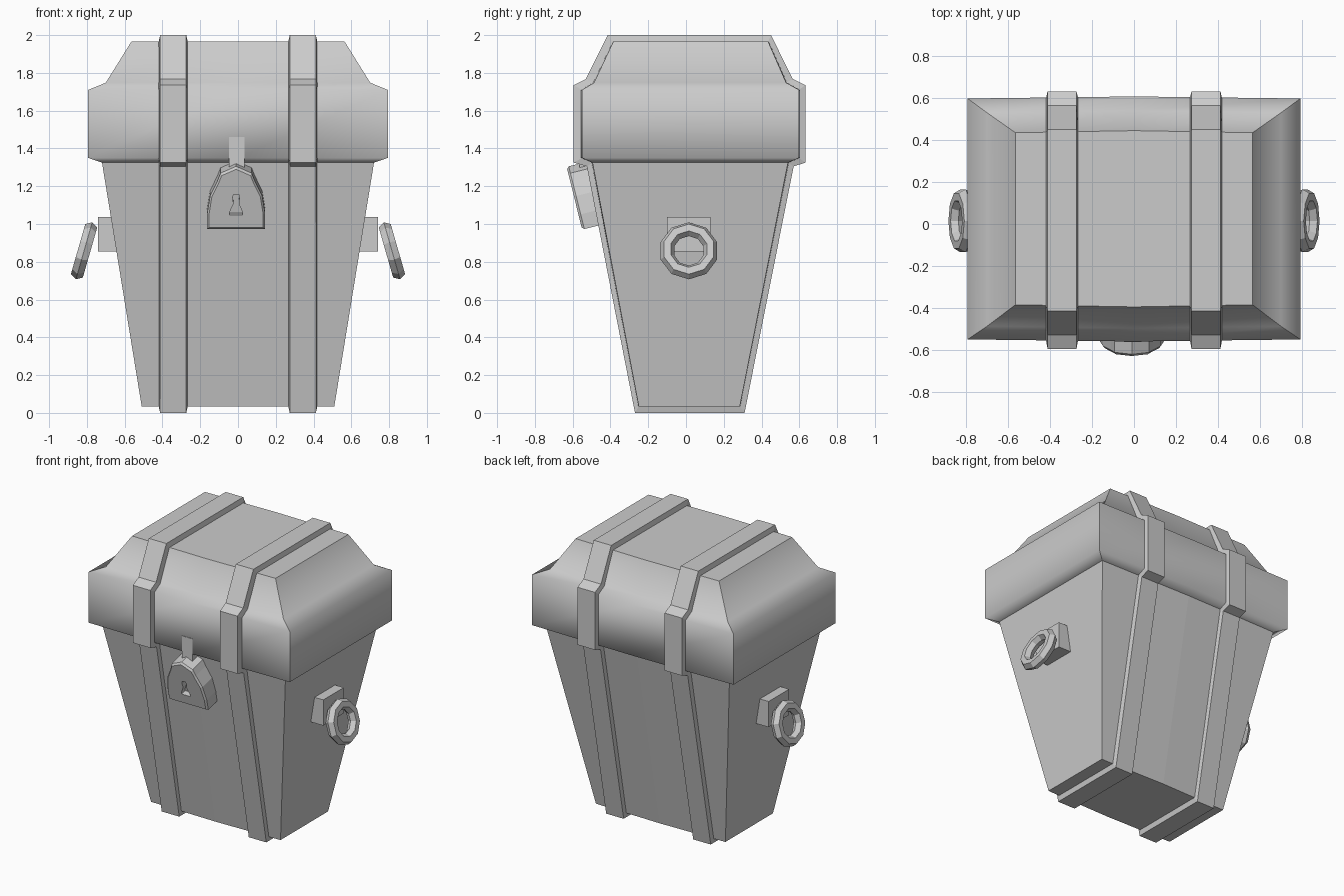
import bpy, bmesh
from math import radians, sin, cos, pi
from mathutils import Matrix, Vector

if "Cube" in bpy.data.objects:
    bpy.data.objects.remove(bpy.data.objects["Cube"])


def finish(name, bm):
    bmesh.ops.recalc_face_normals(bm, faces=bm.faces)
    me = bpy.data.meshes.new(name)
    bm.to_mesh(me)
    bm.free()
    ob = bpy.data.objects.new(name, me)
    bpy.context.collection.objects.link(ob)
    return ob


def loft(bm, rings, closed_path=False):
    """Join equal-length closed rings of points with quads."""
    vs = [[bm.verts.new(p) for p in r] for r in rings]
    for a, b in zip(vs, vs[1:]):
        for i in range(len(a)):
            j = (i + 1) % len(a)
            bm.faces.new((a[i], a[j], b[j], b[i]))
    return vs


def shell(name, levels, cap):
    """Slightly bowed box shell; levels are (half width, y front, y back, z)."""
    bm = bmesh.new()
    rings = [[(-w, f, z), (0, f - .01, z), (w, f, z), (w, b, z), (0, b + .01, z), (-w, b, z)]
             for w, f, b, z in levels]
    vs = loft(bm, rings)
    bm.faces.new(vs[cap])
    for f in bm.faces:
        f.smooth = True
    # crisp corners and rims, soft cross-section elsewhere
    rim = set(vs[0]) | set(vs[-1])
    for e in bm.edges:
        a, b = e.verts
        if a in rim and b in rim:
            e.smooth = False
        elif abs(a.co.x) > .1 and abs(a.co.z - b.co.z) > .001:
            e.smooth = False
    return finish(name, bm)


# Tapered body and hipped lid
body = [(.51, -.25, .285, .035), (.72, -.495, .54, 1.325)]
lid = [(.72, -.495, .54, 1.325), (.793, -.55, .598, 1.35), (.793, -.55, .598, 1.71),
       (.70, -.487, .53, 1.748), (.565, -.385, .435, 1.965)]
shell("body", body, 0)
shell("lid", lid, -1)

# Two straps wrapping the whole chest
levels = body + lid[1:]
inner = [(b, z) for w, f, b, z in levels] + [(f, z) for w, f, b, z in reversed(levels)]
half = [(.31, 0), (.57, 1.305), (.632, 1.325), (.632, 1.735), (.565, 1.768), (.45, 2.0)]
front = [(-.27, 0), (-.525, 1.305), (-.595, 1.325), (-.595, 1.735), (-.53, 1.768), (-.415, 2.0)]
outer = half + front[::-1]
for side, cx in (("left", -.343), ("right", .343)):
    bm = bmesh.new()
    loft(bm, [[(cx + dx, y, z) for y, z in prof]
              for dx, prof in ((-.077, inner), (-.069, outer), (.069, outer), (.077, inner))])
    finish("strap_" + side, bm)


def box(name, lo, hi):
    bm = bmesh.new()
    bmesh.ops.create_cube(bm, size=1)
    lo, hi = Vector(lo), Vector(hi)
    bmesh.ops.scale(bm, vec=hi - lo, verts=bm.verts)
    bmesh.ops.translate(bm, vec=(lo + hi) / 2, verts=bm.verts)
    return finish(name, bm)


def ring_handle(name, s, nu=10, nv=6, R=.119, r=.038):
    """Low-poly ring, leaning away from the wall at the bottom."""
    bm = bmesh.new()
    grid = [[bm.verts.new((r * sin(2 * pi * j / nv),
                           (R + r * cos(2 * pi * j / nv)) * sin(2 * pi * i / nu),
                           (R + r * cos(2 * pi * j / nv)) * cos(2 * pi * i / nu)))
             for j in range(nv)] for i in range(nu)]
    for i in range(nu):
        for j in range(nv):
            k, l = (i + 1) % nu, (j + 1) % nv
            bm.faces.new((grid[i][j], grid[k][j], grid[k][l], grid[i][l]))
    bm.transform(Matrix.Translation((s * .815, .015, .858)) @ Matrix.Rotation(-s * radians(16), 4, 'Y'))
    finish(name, bm)


# Side handles on mounting blocks
for side, s in (("left", -1), ("right", 1)):
    xs = sorted((s * .60, s * .742))
    box("handle_mount_" + side, (xs[0], -.10, .855), (xs[1], .13, 1.038))
    ring_handle("handle_ring_" + side, s)

# Hasp on the lid above the lock
box("hasp", (-.047, -.563, 1.30), (.035, -.48, 1.46))


def plate(name, outline, layers):
    """Closed prism in x/z; layers are (y, inset scale about the middle)."""
    bm = bmesh.new()
    vs = loft(bm, [[(x * k, y, .15 + (z - .15) * k) for x, z in outline] for y, k in layers])
    bm.faces.new(vs[0])
    bm.faces.new(vs[-1])
    bm.transform(Matrix.Translation((-.01, -.472, .99)) @ Matrix.Rotation(radians(14), 4, 'X'))
    return finish(name, bm)


def mirrored(pts):
    return pts + [(-x, z) for x, z in reversed(pts) if x > 0]


# Padlock plate with a recessed keyhole
lock = plate("lock", mirrored([(.154, 0), (.154, .08), (.138, .18), (.10, .26), (.082, .305), (0, .342)]),
             [(.05, 1), (-.068, 1), (-.08, .93)])
key = plate("keyhole_cutter", mirrored([(.034, .08), (.034, .095), (.014, .14), (.018, .175), (.014, .19)]),
            [(-.04, 1), (-.12, 1)])
key.hide_render = True
mod = lock.modifiers.new("keyhole", 'BOOLEAN')
mod.operation, mod.object, mod.solver = 'DIFFERENCE', key, 'EXACT'
bpy.context.view_layer.objects.active = lock
bpy.ops.object.modifier_apply(modifier=mod.name)
bpy.data.objects.remove(key)
